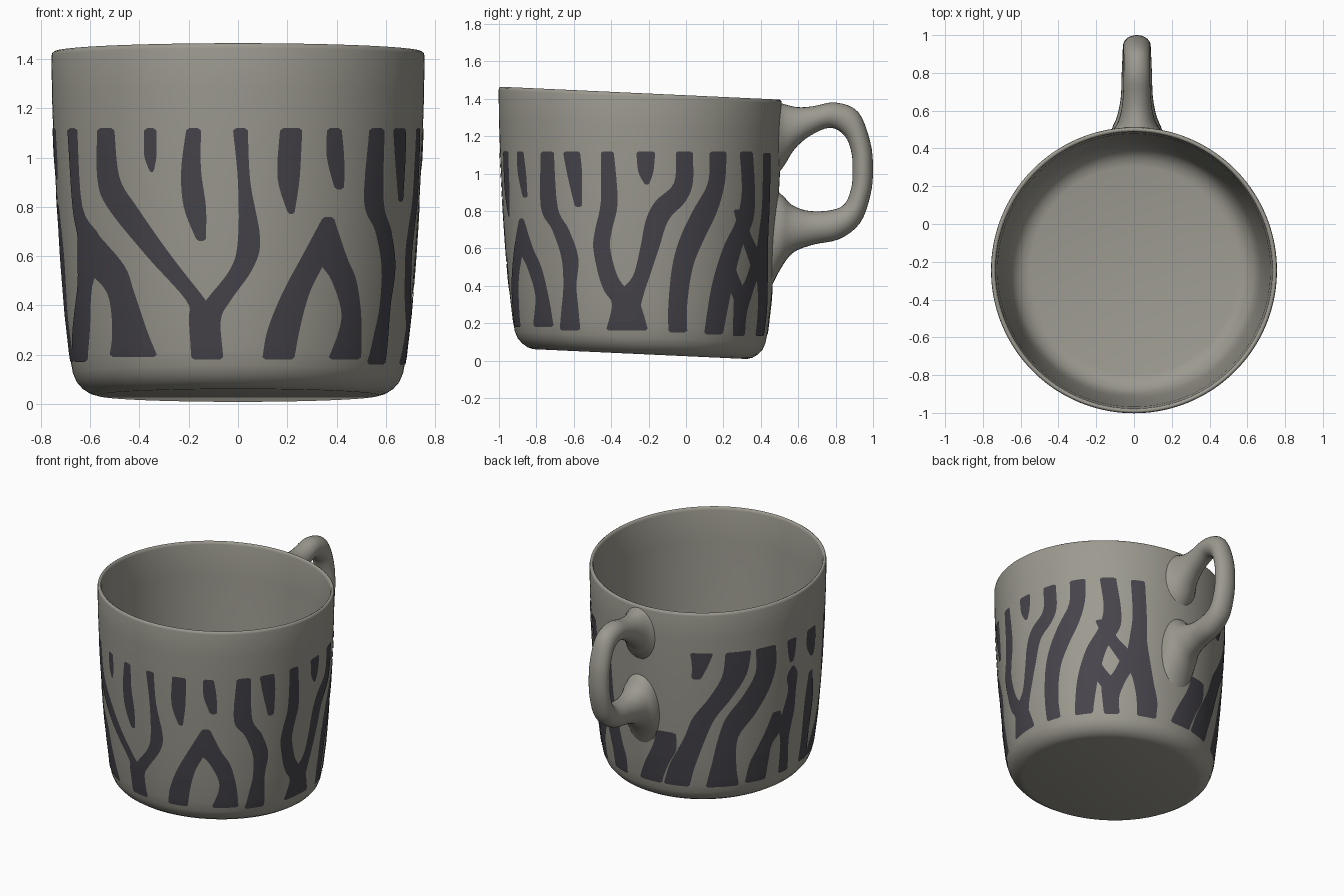
import bpy, bmesh, math

if "Cube" in bpy.data.objects:
    bpy.data.objects.remove(bpy.data.objects["Cube"], do_unlink=True)

CENTRE_Y = -0.245   # axis of the cup
LEAN = 0.046        # rim and base fall slightly towards the handle
SEGMENTS = 144


def make_material(name, rgb):
    mat = bpy.data.materials.new(name)
    mat.use_nodes = True
    colour = (*rgb, 1.0)
    mat.diffuse_color = colour
    shader = mat.node_tree.nodes["Principled BSDF"]
    shader.inputs["Base Color"].default_value = colour
    shader.inputs["Roughness"].default_value = 0.6
    return mat


clay = make_material("warm grey glaze", (0.33, 0.32, 0.275))
ink = make_material("dark charcoal", (0.062, 0.058, 0.07))


def smooth_path(points, steps):
    """Catmull-Rom interpolation through tuples of any length."""
    pts = [points[0], *points, points[-1]]
    result = []
    for a, b, c, d in zip(pts, pts[1:], pts[2:], pts[3:]):
        for s in range(steps):
            t = s / steps
            result.append(tuple(
                q + 0.5 * t * (r - p + t * (2 * p - 5 * q + 4 * r - e + t * (3 * (q - r) + e - p)))
                for p, q, r, e in zip(a, b, c, d)))
    result.append(tuple(points[-1]))
    return result


def add_grid(bm, rows, closed=False):
    """Skin rows of points with quads."""
    grid = [[bm.verts.new(p) for p in row] for row in rows]
    for up, low in zip(grid, grid[1:]):
        count = len(up)
        for j in range(count if closed else count - 1):
            k = (j + 1) % count
            bm.faces.new((up[j], low[j], low[k], up[k]))


def finish(bm, name, mat, recalc=True):
    if recalc:
        bmesh.ops.remove_doubles(bm, verts=bm.verts, dist=0.00001)
        bmesh.ops.recalc_face_normals(bm, faces=bm.faces)
    mesh = bpy.data.meshes.new(name)
    bm.to_mesh(mesh)
    bm.free()
    mesh.materials.append(mat)
    mesh.shade_smooth()
    obj = bpy.data.objects.new(name, mesh)
    bpy.context.collection.objects.link(obj)
    return obj


# Cup: outer wall and inner wall as (radius, height)
outer = [(0.57, 0.035), (0.6, 0.043), (0.63, 0.062), (0.655, 0.09), (0.67, 0.125),
         (0.682, 0.19), (0.702, 0.36), (0.72, 0.58), (0.735, 0.8), (0.748, 1.05),
         (0.755, 1.25), (0.757, 1.41)]
rim = [(0.754, 1.424), (0.745, 1.43), (0.736, 1.425)]
inner = [(0.732, 1.41), (0.722, 1.2), (0.7, 0.6), (0.672, 0.28), (0.655, 0.19),
         (0.63, 0.14), (0.59, 0.11), (0.55, 0.1)]
profile = [(0, 0.035), *outer, *rim, *inner, (0, 0.1)]


def on_wall(angle, radius, z):
    """Angle 0 is the front, growing towards +x."""
    y = -radius * math.cos(angle)
    return radius * math.sin(angle), CENTRE_Y + y, z - LEAN * y


def wall_radius(z):
    z = min(max(z, outer[0][1]), outer[-1][1])
    for (r0, z0), (r1, z1) in zip(outer, outer[1:]):
        if z <= z1:
            return r0 + (r1 - r0) * (z - z0) / (z1 - z0)


bm = bmesh.new()
turns = [math.tau * i / SEGMENTS for i in range(SEGMENTS)]
add_grid(bm, [[on_wall(a, r, z) for a in turns] for r, z in profile], closed=True)
finish(bm, "cup_body", clay)

# Handle: each section runs from an inner to an outer point (y, z), plus half width
sections = [(0.47, 0.97, 0.49, 1.385, 0.14), (0.53, 1.05, 0.53, 1.37, 0.105),
            (0.58, 1.13, 0.6, 1.355, 0.085), (0.66, 1.2, 0.68, 1.36, 0.074),
            (0.77, 1.245, 0.8, 1.38, 0.07), (0.85, 1.2, 0.92, 1.33, 0.07),
            (0.885, 1.11, 0.985, 1.17, 0.072), (0.89, 1.02, 1.0, 1.02, 0.073),
            (0.885, 0.93, 0.985, 0.88, 0.074), (0.85, 0.84, 0.93, 0.735, 0.076),
            (0.78, 0.805, 0.82, 0.65, 0.08), (0.66, 0.8, 0.68, 0.62, 0.085),
            (0.57, 0.83, 0.57, 0.575, 0.105), (0.52, 0.88, 0.5, 0.48, 0.13),
            (0.47, 0.92, 0.45, 0.38, 0.14)]
path = smooth_path(sections, 4)
rows = []
for n, (iy, iz, oy, oz, half) in enumerate(path):
    row = []
    for i in range(28):
        a = math.tau * i / 28
        x = half * math.sin(a)
        mix = 0.5 + 0.5 * math.cos(a)
        y, z = iy + (oy - iy) * mix, iz + (oz - iz) * mix
        if n in (0, len(path) - 1):   # sink the ends into the wall
            y = CENTRE_Y + math.sqrt(wall_radius(z) ** 2 - x * x) - 0.012
        row.append((x + 0.015, y, z))
    rows.append(row)
bm = bmesh.new()
add_grid(bm, rows, closed=True)
finish(bm, "handle", clay)


# Painted stripes: (height, one edge, other edge) in hundredths, downwards,
# measured across the cup as it faces the given direction
def stripes(name, facing, bands):
    bm = bmesh.new()
    for band in bands:
        levels = [tuple(v / 100 for v in level) for level in smooth_path(band, 5)]
        # rounded tips
        for end, lift in ((0, 0.009), (-1, -0.009)):
            z, a, b = levels[end]
            inset = min(0.012, 0.3 * (b - a))
            tip = (z + lift, a + inset, b - inset)
            levels.insert(0 if end == 0 else len(levels), tip)
        rows = []
        for z, a, b in levels:
            row = []
            for i in range(7):
                r = wall_radius(z)
                u = (a + (b - a) * i / 6) / r
                angle = math.radians(facing) + math.asin(max(-1, min(1, u)))
                local = z - LEAN * r * math.cos(angle)
                row.append(on_wall(angle, wall_radius(local) + 0.003, local))
            rows.append(row)
        add_grid(bm, rows)
    finish(bm, name, ink, recalc=False)


stripes("front_stripes", 0, [
    [(111, -57, -50), (92, -57, -48), (80, -53, -41), (60, -37, -27), (42, -21, -13), (34, -20, -8), (19, -19, -6)],
    [(111, -2, 4), (90, 0, 5), (67, 0, 9), (55, -3, 6), (42, -13, -3), (34, -18, -7), (19, -19, -6)],
    [(111, -21, -15), (95, -23, -15), (80, -22, -13), (67, -17, -13)],
    [(111, -38, -33), (101, -38, -33), (95, -36, -34)],
    [(111, 17, 26), (92, 16, 25), (78, 20, 23)],
    [(111, 36, 42), (100, 36, 43), (88, 39, 43)],
    [(75, 34, 39), (60, 26, 36), (45, 18, 29), (30, 12, 25), (19, 10, 23)],
    [(75, 34, 39), (60, 32, 44), (50, 38, 48), (35, 42, 50), (19, 37, 50)],
])
stripes("front_corner_stripes", 0, [
    [(111, -69, -65), (80, -67, -63), (68, -65, -56), (58, -65, -55), (48, -65, -59), (30, -67, -60), (18, -67, -61)],
    [(68, -63, -56), (56, -62, -46), (45, -53, -42), (30, -51, -37), (20, -52, -33)],
])
stripes("left_stripes", 90, [
    [(111, -53, -46), (82, -53, -44), (70, -47, -38), (55, -42, -33), (40, -41, -34), (28, -42, -33), (17, -43, -32)],
    [(111, -41, -32), (100, -39, -31), (83, -35, -31)],
    [(111, -21, -14), (85, -21, -12), (70, -24, -15), (60, -25, -16), (45, -22, -12), (37, -19, -6), (30, -15, 0), (17, -18, 4)],
    [(111, -2, 8), (101, -1, 7), (95, 2, 5)],
    [(111, 19, 28), (95, 18, 28), (85, 8, 24), (75, 3, 15), (60, 0, 10), (45, -4, 5), (36, -12, 2), (28, -15, 0)],
    [(111, 37, 46), (95, 36, 45), (80, 28, 41), (65, 21, 34), (50, 17, 28), (30, 15, 25), (16, 15, 25)],
    [(111, 53, 60), (90, 54, 61), (75, 51, 60), (60, 44, 54), (40, 38, 49), (15, 34, 44)],
])
stripes("back_left_stripes", 135, [
    [(110, 20, 29), (85, 21, 30), (68, 19, 30), (52, 17, 32), (38, 21, 34), (25, 23, 36), (14, 23, 35)],
    [(80, -3, 6), (68, 2, 11), (58, 8, 20), (50, 13, 26)],
    [(52, 13, 26), (42, 8, 19), (34, 1, 15), (25, 1, 12), (14, 2, 12)],
    [(52, -9, -1), (45, -7, 3), (38, -3, 8), (30, 2, 11)],
    [(52, 57, 64), (40, 54, 63), (28, 49, 59), (15, 44, 55)],
])
stripes("back_right_stripes", -135, [
    [(111, -24, -10), (103, -23, -13), (94, -23, -17)],
    [(111, -2, 15), (95, -4, 12), (80, -12, 3), (65, -22, -8), (50, -27, -14), (30, -35, -20), (15, -38, -23)],
    [(111, 18, 32), (95, 18, 32), (80, 10, 27), (65, -1, 18), (50, -6, 7), (30, -10, 6), (15, -13, 8)],
    [(111, 40, 47), (101, 41, 46), (96, 42, 45)],
    [(91, 43, 46), (85, 40, 48), (75, 41, 47), (60, 37, 46), (50, 35, 44), (38, 36, 42), (17, 35, 42)],
    [(62, 30, 36), (50, 25, 37), (40, 20, 30), (30, 15, 28), (16, 12, 26)],
    [(58, 30, 44), (50, 31, 43)],
    [(111, 55, 62), (100, 55, 62), (92, 58, 61)],
    [(80, 57, 60), (60, 54, 61), (35, 52, 58), (18, 50, 57)],
])
